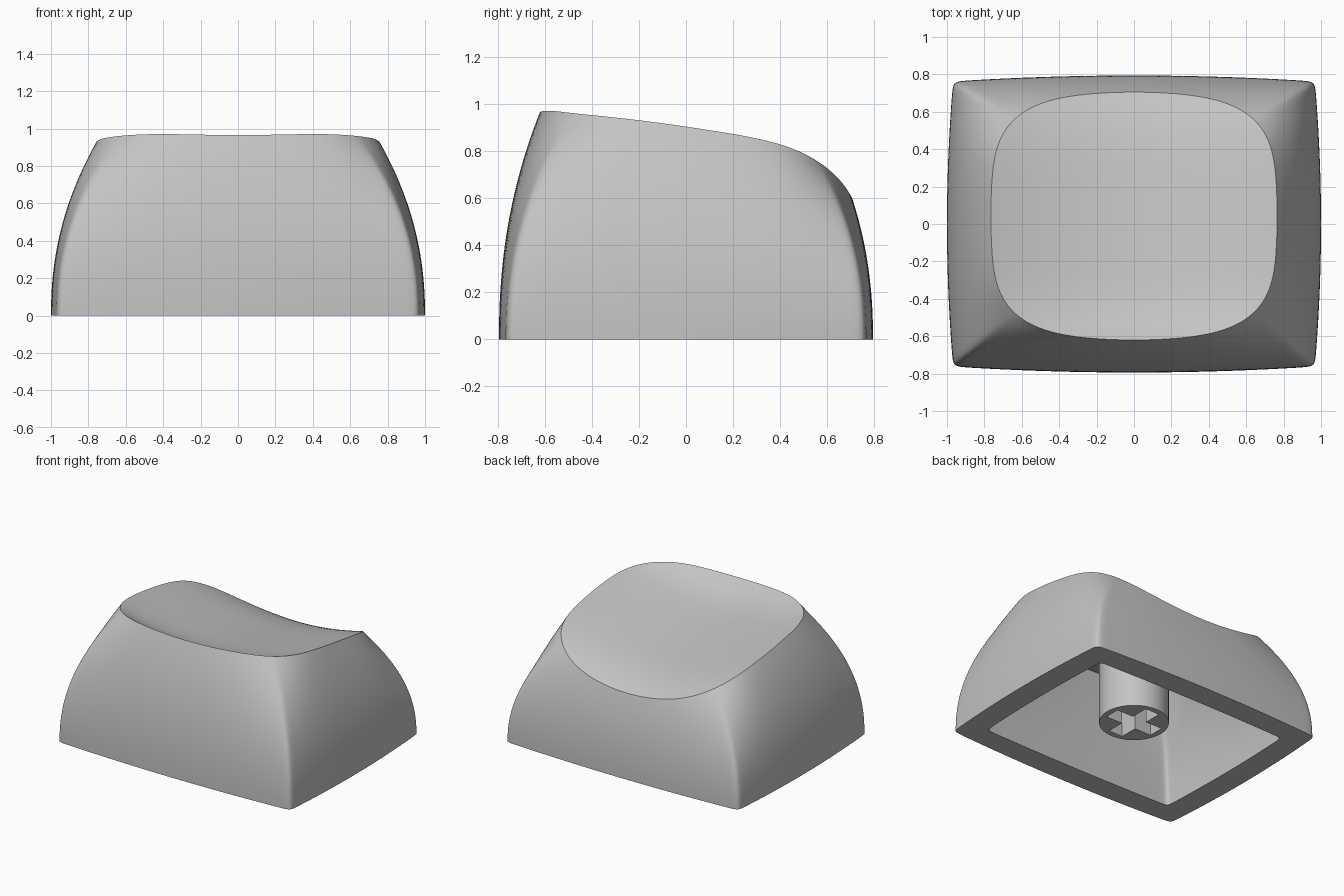
import bpy, bmesh, math

cube = bpy.data.objects.get("Cube")
if cube:
    bpy.data.objects.remove(cube, do_unlink=True)

SEGMENTS = 192
RIM_Y = 0.0425      # plan centre of the dished top
ROOF = 0.15         # thickness of the shell under the dish

grey = bpy.data.materials.new("plain grey")
grey.use_nodes = True
grey.diffuse_color = (0.55, 0.55, 0.55, 1)
bsdf = grey.node_tree.nodes["Principled BSDF"]
bsdf.inputs["Base Color"].default_value = (0.55, 0.55, 0.55, 1)
bsdf.inputs["Roughness"].default_value = 0.6


def loop(hx, hy, power, bow_x, bow_y, cy=0.0):
    """Rounded rectangle with bowed sides, sampled densely at the corners."""
    points = []
    for i in range(SEGMENTS):
        u = math.tau * i / SEGMENTS
        t = u + 0.8 * math.sin(4 * u) / 4
        c, s = math.cos(t), math.sin(t)
        r = (abs(c) ** power + abs(s) ** power) ** (-1 / power)
        x, y = c * r, s * r
        points.append((hx * x * (1 - bow_x * y * y), cy + hy * y * (1 - bow_y * x * x)))
    return points


def dish(x, y):
    """Height of the scooped, sloping top, steepest near its front and back lips."""
    return 0.78 - 0.15 * y - 0.733 * y ** 5 + 0.437 * y ** 6 + 0.21 * x * x


def loft(base, rim, drop, steps=24):
    """Rings curving inward from a flat base loop to a rim on the dish."""
    rings = []
    for k in range(steps + 1):
        s = k / steps
        f = s ** 2.2
        rings.append([(bx + (rx - bx) * f, by + (ry - by) * f, s * (dish(rx, ry) - drop))
                      for (bx, by), (rx, ry) in zip(base, rim)])
    return rings


def cap(rim, drop, steps=20):
    """Concentric rings filling the dish, from the rim to near its centre."""
    rings = []
    for k in range(1, steps):
        f = 1 - k / steps
        ring = [(x * f, RIM_Y + (y - RIM_Y) * f) for x, y in rim]
        rings.append([(x, y, dish(x, y) - drop) for x, y in ring])
    return rings


def finish(obj):
    obj.data.materials.append(grey)
    bpy.ops.object.select_all(action="DESELECT")
    obj.select_set(True)
    bpy.context.view_layer.objects.active = obj
    bpy.ops.object.shade_smooth_by_angle(angle=math.radians(35))


def new_object(name, bm):
    bmesh.ops.recalc_face_normals(bm, faces=bm.faces)
    mesh = bpy.data.meshes.new(name)
    bm.to_mesh(mesh)
    bm.free()
    obj = bpy.data.objects.new(name, mesh)
    bpy.context.collection.objects.link(obj)
    return obj


# Hollow shell: ceiling, inner walls, bottom lip, outer walls, dished top
outer_rim = loop(0.765, 0.6625, 5, 0.06, 0.13, RIM_Y)
inner_rim = loop(0.64, 0.54, 5, 0.06, 0.13, RIM_Y)
outside = loft(loop(1.0, 0.794, 55, 0.033, 0.04), outer_rim, 0)
inside = loft(loop(0.82, 0.615, 55, 0.02, 0.02), inner_rim, ROOF)
rings = cap(inner_rim, ROOF)[::-1] + inside[::-1] + outside + cap(outer_rim, 0)

bm = bmesh.new()
rows = [[bm.verts.new(p) for p in ring] for ring in rings]
for a, b in zip(rows, rows[1:]):
    for i in range(SEGMENTS):
        j = (i + 1) % SEGMENTS
        bm.faces.new((a[i], a[j], b[j], b[i]))
for row, drop in ((rows[0], ROOF), (rows[-1], 0)):
    centre = bm.verts.new((0, RIM_Y, dish(0, RIM_Y) - drop))
    for i in range(SEGMENTS):
        bm.faces.new((row[i], row[(i + 1) % SEGMENTS], centre))
finish(new_object("cap_shell", bm))

# Mounting stem under the ceiling
bm = bmesh.new()
bmesh.ops.create_cone(bm, cap_ends=True, segments=64, radius1=0.238, radius2=0.238, depth=0.61)
bmesh.ops.translate(bm, verts=bm.verts, vec=(0, 0, 0.395))
stem = new_object("mounting_stem", bm)

# Cross-shaped socket cut into the stem
long, thin = 0.195, 0.058
bm = bmesh.new()
corners = []
for k in range(4):
    c, s = round(math.cos(k * math.pi / 2)), round(math.sin(k * math.pi / 2))
    for x, y in ((long, -thin), (long, thin), (thin, thin)):
        corners.append(bm.verts.new((x * c - y * s, x * s + y * c, -0.1)))
face = bm.faces.new(corners)
extruded = bmesh.ops.extrude_face_region(bm, geom=[face])["geom"]
bmesh.ops.translate(bm, vec=(0, 0, 0.6),
                    verts=[v for v in extruded if isinstance(v, bmesh.types.BMVert)])
cutter = new_object("socket_cutter", bm)
cutter.hide_render = True

cut = stem.modifiers.new("socket", "BOOLEAN")
cut.operation = "DIFFERENCE"
cut.solver = "EXACT"
cut.object = cutter
bpy.context.view_layer.objects.active = stem
bpy.ops.object.modifier_apply(modifier=cut.name)
bpy.data.objects.remove(cutter, do_unlink=True)
finish(stem)
